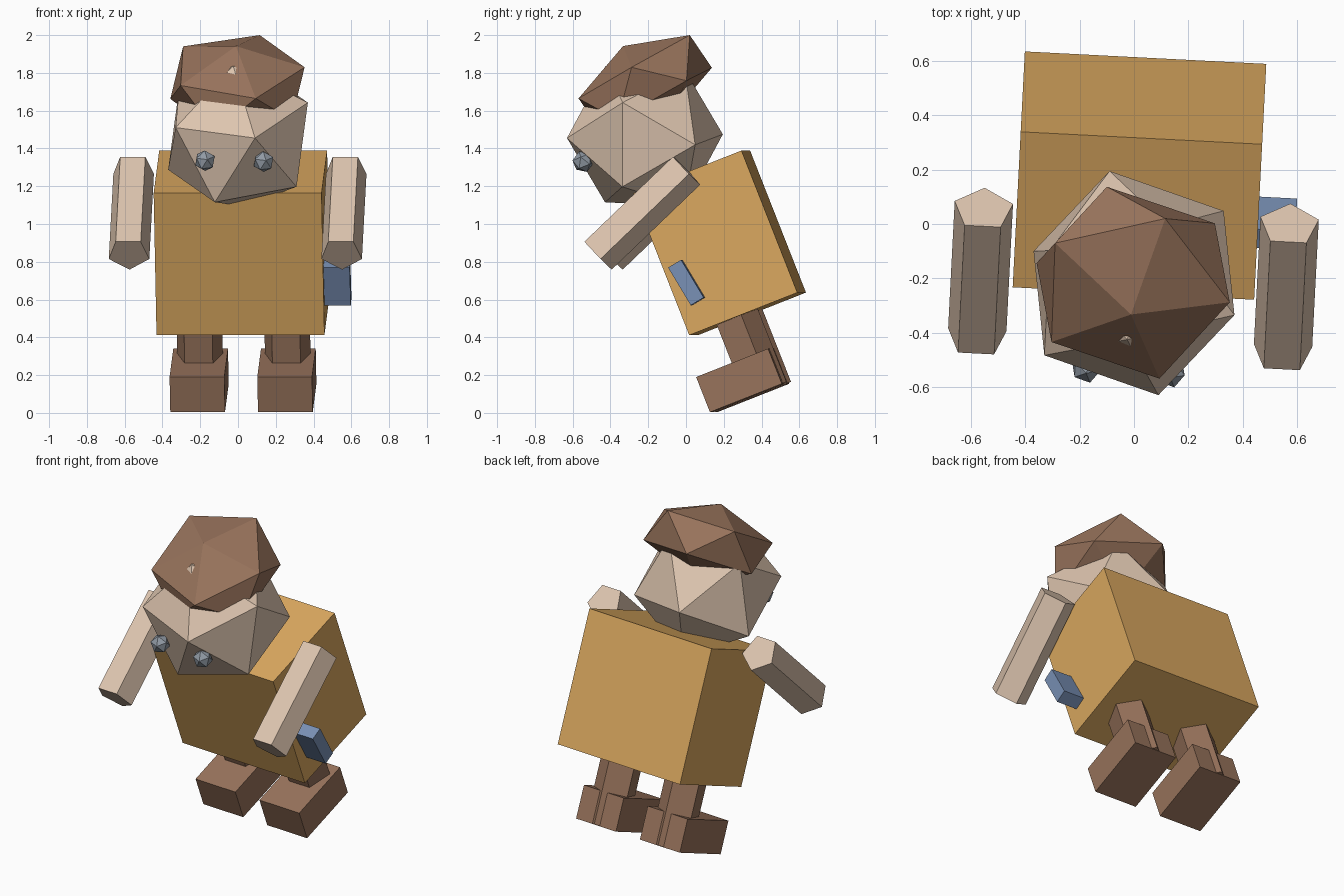
import bpy
import bmesh
from math import radians
from mathutils import Matrix, Vector

cube = bpy.data.objects.get("Cube")
if cube:
    bpy.data.objects.remove(cube, do_unlink=True)


def material(name, rgb):
    m = bpy.data.materials.new(name)
    m.use_nodes = True
    m.diffuse_color = (*rgb, 1)
    node = next(n for n in m.node_tree.nodes if n.type == "BSDF_PRINCIPLED")
    node.inputs["Base Color"].default_value = (*rgb, 1)
    return m


OCHRE = material("ochre", (0.70, 0.39, 0.115))
SKIN = material("pale skin", (0.73, 0.56, 0.43))
BROWN = material("brown", (0.31, 0.17, 0.105))
BLUE = material("blue", (0.19, 0.28, 0.46))
GREY = material("eye grey", (0.28, 0.32, 0.37))

YAW = Matrix.Rotation(radians(-2.95), 4, "Z")   # whole figure is turned slightly
LEAN = 21.5                                     # forward lean of body and legs
MID = 0.011                                     # centre line of the figure


def finish(bm, name, mat, matrix):
    bm.transform(matrix)
    bmesh.ops.recalc_face_normals(bm, faces=bm.faces)
    mesh = bpy.data.meshes.new(name)
    bm.to_mesh(mesh)
    bm.free()
    mesh.materials.append(mat)
    bpy.context.collection.objects.link(bpy.data.objects.new(name, mesh))


def pose(loc, tilt):
    return YAW @ Matrix.Translation(loc) @ Matrix.Rotation(radians(tilt), 4, "X")


def box(name, mat, loc, size, tilt):
    bm = bmesh.new()
    bmesh.ops.create_cube(bm, size=1)
    finish(bm, name, mat, pose(loc, tilt) @ Matrix.Diagonal((*size, 1)))


def prism(name, mat, loc, radius, length, tilt):
    # five-sided limb with one edge at the back
    bm = bmesh.new()
    bmesh.ops.create_cone(bm, cap_ends=True, segments=5, radius1=radius,
                          radius2=radius, depth=length)
    finish(bm, name, mat, pose(loc, tilt))


def ball(name, mat, loc, x, y, z):
    # twenty-sided ball stretched along three axes
    bm = bmesh.new()
    bmesh.ops.create_icosphere(bm, subdivisions=1, radius=1)
    axes = Matrix((x, y, z)).transposed().to_4x4()
    finish(bm, name, mat, Matrix.Translation(loc) @ axes)


# Body and the pouch on its side
box("body", OCHRE, (MID, 0.179, 0.90), (0.89, 0.616, 0.808), LEAN)
box("side_pouch", BLUE, (0.51, 0.03, 0.69), (0.17, 0.08, 0.233), 31)

# Limbs
for side, s in (("left", 1), ("right", -1)):
    hip = MID + s * 0.2325
    box(side + "_foot", BROWN, (hip, 0.301, 0.172), (0.29, 0.41, 0.20), LEAN)
    prism(side + "_leg", BROWN, (hip, 0.345, 0.326), 0.127, 0.448, LEAN)
    prism(side + "_arm", SKIN, (0.0075 + s * 0.5635, -0.208, 1.065),
          0.113, 0.65, -46.2)

# Head and hat
ball("head", SKIN, (0, -0.2175, 1.465),
     (-0.414, -0.091, 0.056), (-0.057, -0.002, -0.424), (0.09, -0.4125, -0.01))
ball("hat", BROWN, (-0.003, -0.216, 1.746),
     (-0.068, -0.249, 0.092), (0.378, -0.128, -0.065), (0.118, 0.236, 0.254))

# Eyes
turn = YAW.to_3x3() @ Matrix.Rotation(radians(LEAN), 3, "X")
axes = [turn @ Vector(v) * 0.058 for v in ((1, 0, 0), (0, 1, 0), (0, 0, 1))]
ball("left_eye", GREY, (0.135, -0.545, 1.33), *axes)
ball("right_eye", GREY, (-0.175, -0.528, 1.335), *axes)
